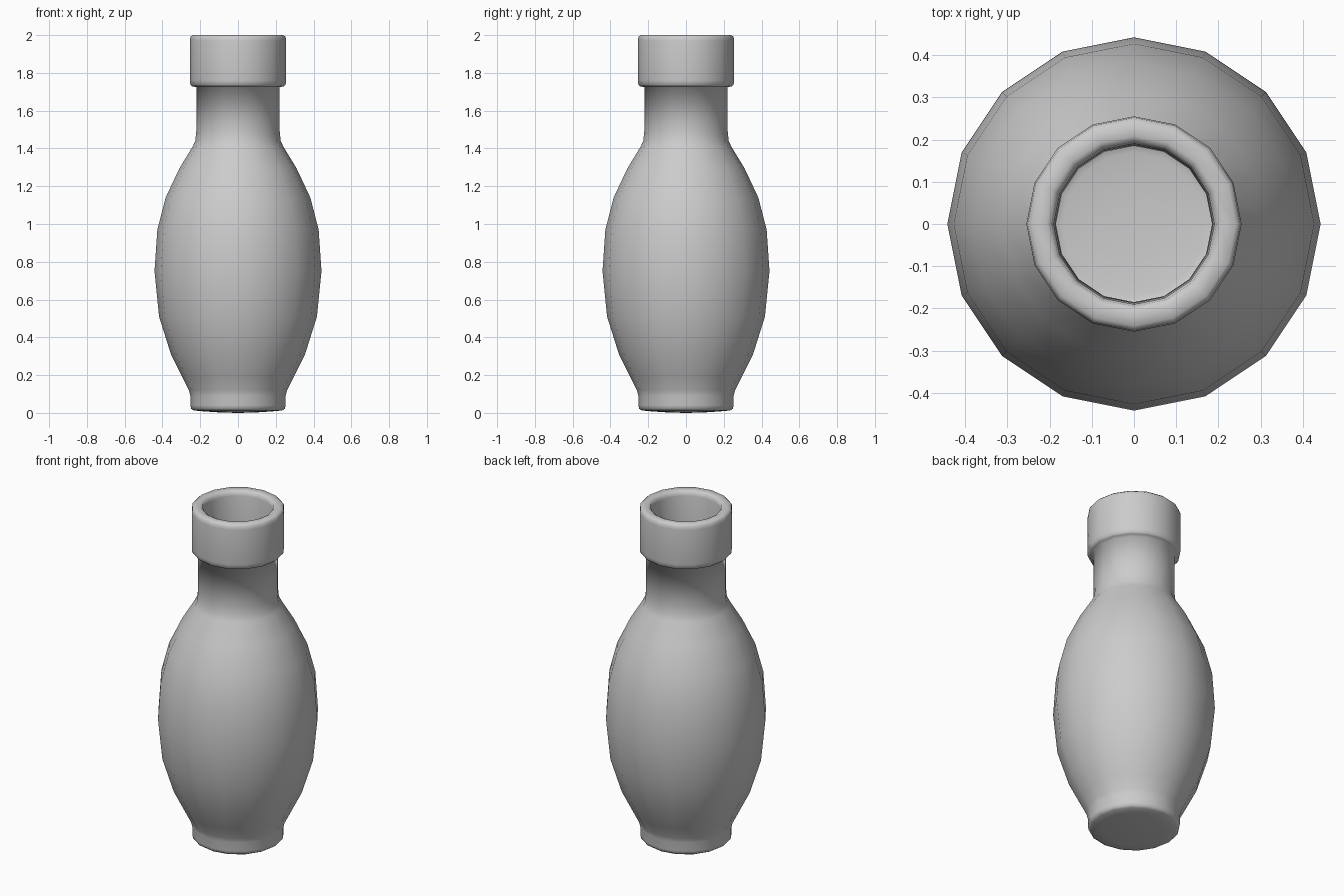
import bpy, bmesh, math

SIDES = 16


def lathe(name, profile):
    """Spin a (radius, height) profile that starts and ends on the axis."""
    bm = bmesh.new()
    rings = []
    for r, z in profile:
        if r == 0:
            rings.append([bm.verts.new((0, 0, z))] * SIDES)
        else:
            rings.append([bm.verts.new((r * math.cos(math.tau * i / SIDES),
                                        r * math.sin(math.tau * i / SIDES), z))
                          for i in range(SIDES)])
    for a, b in zip(rings, rings[1:]):
        for i in range(SIDES):
            j = (i + 1) % SIDES
            bm.faces.new(list(dict.fromkeys((a[i], a[j], b[j], b[i]))))
    bmesh.ops.recalc_face_normals(bm, faces=bm.faces)
    mesh = bpy.data.meshes.new(name)
    bm.to_mesh(mesh)
    bm.free()
    obj = bpy.data.objects.new(name, mesh)
    bpy.context.collection.objects.link(obj)
    for p in mesh.polygons:
        p.use_smooth = True
    return obj


# Outside: slightly bulged base, foot, belly and neck
outside = [(0, 0), (0.09, 0.002), (0.18, 0.008), (0.235, 0.013), (0.248, 0.022),
           (0.252, 0.04), (0.252, 0.09), (0.26, 0.12), (0.295, 0.19),
           (0.355, 0.31), (0.418, 0.51), (0.442, 0.75), (0.427, 0.97),
           (0.383, 1.14), (0.31, 1.295), (0.24, 1.41), (0.226, 1.44),
           (0.221, 1.49), (0.221, 1.725)]
# Thick collar with rounded lip
collar = [(0.242, 1.729), (0.252, 1.738), (0.255, 1.76), (0.255, 1.97),
          (0.252, 1.99), (0.241, 2.0), (0.208, 2.0), (0.195, 1.993),
          (0.19, 1.97)]
# Hollow inside, following the outer wall
inside = [(0.187, 1.75), (0.185, 1.49), (0.19, 1.44), (0.205, 1.395),
          (0.276, 1.28), (0.348, 1.125), (0.391, 0.96), (0.406, 0.75),
          (0.383, 0.52), (0.322, 0.325), (0.262, 0.205), (0.225, 0.12),
          (0.214, 0.07), (0.205, 0.05), (0.17, 0.043), (0.09, 0.038), (0, 0.036)]

lathe("bottle", outside + collar + inside)
